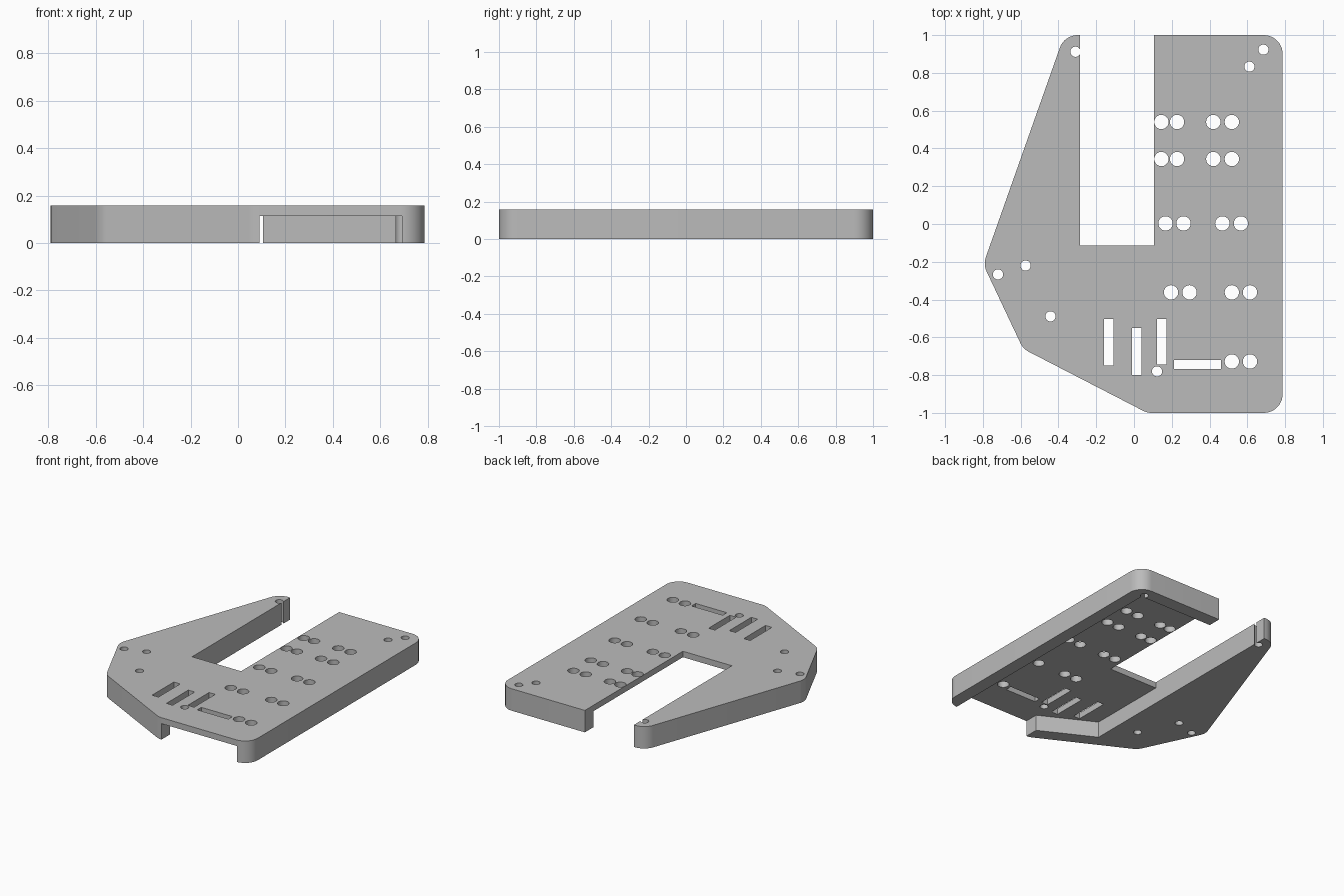
import bpy, bmesh, math
from mathutils import Vector

if "Cube" in bpy.data.objects:
    bpy.data.objects.remove(bpy.data.objects["Cube"])

HEIGHT, ROOF = 0.158, 0.115      # overall height, underside of the top plate
NOTCH_L, NOTCH_R, NOTCH_Y = 0.105, -0.285, -0.115

grey = bpy.data.materials.new("plain grey")
grey.use_nodes = True
grey.diffuse_color = (0.5, 0.5, 0.5, 1)
grey.node_tree.nodes["Principled BSDF"].inputs["Base Color"].default_value = (0.5, 0.5, 0.5, 1)


def fillet(prev, corner, nxt, r, steps=10):
    """Points of an arc that rounds one corner."""
    p, c, n = Vector(prev), Vector(corner), Vector(nxt)
    a, b = (p - c).normalized(), (n - c).normalized()
    half = a.angle(b) / 2
    centre = c + (a + b).normalized() * r / math.sin(half)
    start = c + a * r / math.tan(half) - centre
    end = c + b * r / math.tan(half) - centre
    turn = math.pi - 2 * half
    return [centre + (start * math.sin(turn * (1 - i / steps)) + end * math.sin(turn * i / steps))
            / math.sin(turn) for i in range(steps + 1)]


def rounded(points):
    """Outline from (x, y, radius) corners."""
    out = []
    for i, (x, y, r) in enumerate(points):
        if r:
            out += fillet(points[i - 1][:2], (x, y), points[(i + 1) % len(points)][:2], r)
        else:
            out.append(Vector((x, y)))
    return out


def circle(x, y, r, sides=32):
    return [(x + r * math.cos(math.tau * i / sides), y + r * math.sin(math.tau * i / sides))
            for i in range(sides)]


def prisms(name, outlines, z0, z1):
    """One object of upright prisms, one per outline."""
    bm = bmesh.new()
    for outline in outlines:
        face = bm.faces.new([bm.verts.new((p[0], p[1], z0)) for p in outline])
        top = bmesh.ops.extrude_face_region(bm, geom=[face])["geom"]
        bmesh.ops.translate(bm, vec=(0, 0, z1 - z0),
                            verts=[v for v in top if isinstance(v, bmesh.types.BMVert)])
    bmesh.ops.recalc_face_normals(bm, faces=bm.faces)
    mesh = bpy.data.meshes.new(name)
    bm.to_mesh(mesh)
    bm.free()
    mesh.materials.append(grey)
    obj = bpy.data.objects.new(name, mesh)
    bpy.context.collection.objects.link(obj)
    return obj


def cut(target, cutter):
    mod = target.modifiers.new(cutter.name, 'BOOLEAN')
    mod.operation, mod.solver, mod.object = 'DIFFERENCE', 'EXACT', cutter
    cutter.hide_render = True
    bpy.ops.object.select_all(action='DESELECT')
    bpy.context.view_layer.objects.active = target
    target.select_set(True)
    bpy.ops.object.modifier_apply(modifier=mod.name)
    bpy.data.objects.remove(cutter)


# Notched body with rounded outer corners
body = prisms("notched_cover", [rounded([
    (0.787, -1, 0.1), (0.787, 1, 0.1), (NOTCH_L, 1, 0), (NOTCH_L, NOTCH_Y, 0),
    (NOTCH_R, NOTCH_Y, 0), (NOTCH_R, 1, 0), (-0.369, 1, 0.1),
    (-0.798, -0.214, 0.1), (-0.587, -0.661, 0.1), (0.07, -1, 0.1)])], 0, HEIGHT)

# Hollow underside, leaving the side, back and slanted walls
cut(body, prisms("underside_pocket", [[
    (0.692, -1.2), (0.692, 0.904), (0, 0.904), (0, -0.05), (NOTCH_R, -0.05),
    (NOTCH_R, -0.705), (0.09, -0.9), (0.09, -1.2)]], -0.1, ROOF))

# Paired round holes, row by row
rows = [(0.54, (0.145, 0.228, 0.42, 0.518)), (0.344, (0.145, 0.228, 0.42, 0.518)),
        (0.003, (0.167, 0.262, 0.468, 0.566)), (-0.362, (0.196, 0.294, 0.518, 0.614)),
        (-0.728, (0.518, 0.614))]
holes = [circle(x, y, 0.038) for y, xs in rows for x in xs]

# Small screw holes
holes += [circle(x, y, 0.027) for x, y in (
    (-0.31, 0.912), (0.685, 0.923), (0.611, 0.833), (-0.72, -0.267),
    (-0.574, -0.22), (-0.442, -0.489), (0.122, -0.78))]

# Rectangular slots
for x0, x1, y0, y1 in ((-0.159, -0.108, -0.75, -0.503), (-0.01, 0.04, -0.8, -0.55),
                       (0.122, 0.172, -0.745, -0.503), (0.212, 0.46, -0.767, -0.72)):
    holes.append([(x0, y0), (x1, y0), (x1, y1), (x0, y1)])
cut(body, prisms("hole_cutters", holes, -0.1, 0.3))

# Smooth rounded corners, crisp edges
bpy.ops.object.shade_smooth_by_angle(angle=math.radians(25))
